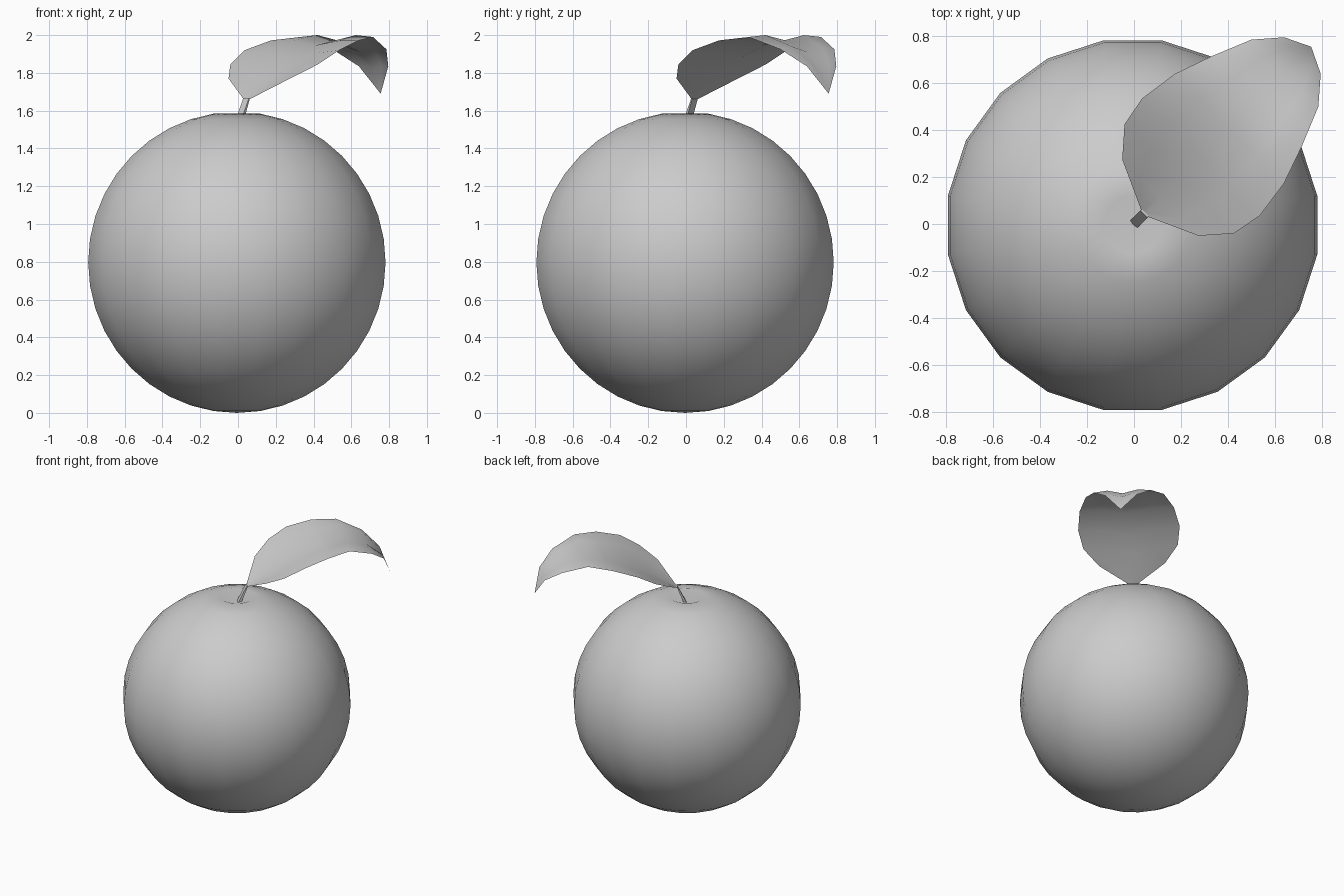
import bpy, bmesh, math
from mathutils import Vector, Matrix

cube = bpy.data.objects.get("Cube")
if cube:
    bpy.data.objects.remove(cube, do_unlink=True)

grey = bpy.data.materials.new("plain_grey")
grey.use_nodes = True
GREY = (0.6, 0.6, 0.6, 1)
grey.diffuse_color = GREY
grey.node_tree.nodes["Principled BSDF"].inputs["Base Color"].default_value = GREY


def finish(name, bm, smooth=True):
    """Turn a bmesh into a named, coloured object."""
    bmesh.ops.recalc_face_normals(bm, faces=bm.faces)
    mesh = bpy.data.meshes.new(name)
    bm.to_mesh(mesh)
    bm.free()
    mesh.materials.append(grey)
    for p in mesh.polygons:
        p.use_smooth = smooth
    obj = bpy.data.objects.new(name, mesh)
    bpy.context.collection.objects.link(obj)
    return obj


# Axes of the leaf: it points along the x = y diagonal
ALONG = Vector((1, 1, 0)).normalized()
ACROSS = Vector((1, -1, 0)).normalized()


def place(u, v, z):
    return ALONG * u + ACROSS * v + Vector((0, 0, z))


# Fruit: sphere with the top pole pushed in to form a dimple
R = 0.797
bm = bmesh.new()
bmesh.ops.create_uvsphere(bm, u_segments=20, v_segments=20, radius=R)
top = max(bm.verts, key=lambda v: v.co.z)
top.co.z -= 0.06
bmesh.ops.rotate(bm, verts=bm.verts, matrix=Matrix.Rotation(math.radians(9), 3, 'Z'))
bmesh.ops.translate(bm, verts=bm.verts, vec=(-0.006, -0.005, R))
finish("fruit", bm)

# Stem: slim tapering four-sided rod leaning towards the leaf
bm = bmesh.new()
rings = []
for u, z, w, t in ((0.0, 1.52, 0.022, 0.012), (0.064, 1.665, 0.021, 0.004)):
    rings.append([bm.verts.new(place(u + a * t, b * w, z))
                  for a, b in ((-1, -1), (-1, 1), (1, 1), (1, -1))])
for i in range(4):
    j = (i + 1) % 4
    bm.faces.new((rings[0][i], rings[0][j], rings[1][j], rings[1][i]))
for ring in rings:
    bm.faces.new(ring)
finish("stem", bm, smooth=False)

# Leaf: stations of (distance, half width, midrib z, wing z, edge z)
stations = (
    (0.064, 0.021, 1.660, 1.660, 1.660),
    (0.159, 0.230, 1.720, 1.745, 1.770),
    (0.272, 0.329, 1.795, 1.820, 1.846),
    (0.403, 0.354, 1.875, 1.905, 1.920),
    (0.576, 0.329, 1.945, 1.970, 1.972),
    (0.739, 0.272, 1.973, 2.000, 1.990),
    (0.909, 0.202, 1.910, 1.937, 1.925),
    (1.015, 0.110, 1.820, 1.838, 1.835),
)
bm = bmesh.new()
rows = []
for u, w, mid, wing, edge in stations:
    rows.append([bm.verts.new(place(u, w * f, z)) for f, z in
                 ((-1, edge), (-0.53, wing), (0, mid), (0.53, wing), (1, edge))])
for a, b in zip(rows, rows[1:]):
    for i in range(4):
        bm.faces.new((a[i], a[i + 1], b[i + 1], b[i]))
tip = bm.verts.new(place(1.068, 0, 1.69))
for i in range(4):
    bm.faces.new((rows[-1][i], rows[-1][i + 1], tip))
leaf = finish("leaf", bm)
# Upper side of the leaf faces up
if sum(p.normal.z for p in leaf.data.polygons) < 0:
    leaf.data.flip_normals()
